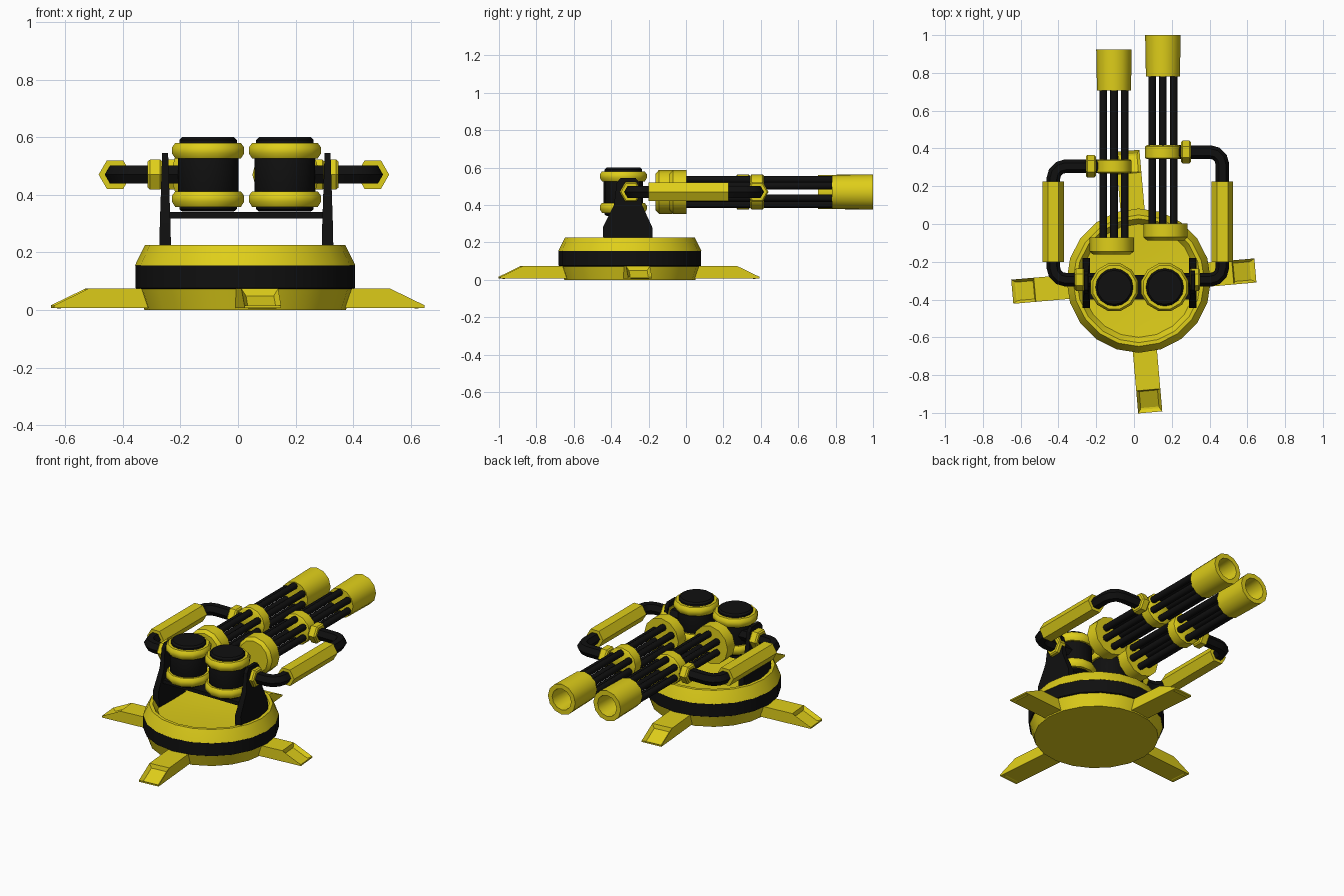
import bpy, bmesh
from math import sin, cos, pi, radians
from mathutils import Vector, Matrix

if "Cube" in bpy.data.objects:
    bpy.data.objects.remove(bpy.data.objects["Cube"])


def material(name, rgb):
    m = bpy.data.materials.new(name)
    m.diffuse_color = (*rgb, 1)
    m.use_nodes = True
    m.node_tree.nodes["Principled BSDF"].inputs["Base Color"].default_value = m.diffuse_color
    return m


YELLOW = material("yellow_paint", (0.74, 0.62, 0.01))
BLACK = material("black_metal", (0.005, 0.005, 0.005))


def finish(bm, name, mat, angle=40):
    bmesh.ops.remove_doubles(bm, verts=bm.verts, dist=1e-5)
    bmesh.ops.recalc_face_normals(bm, faces=bm.faces)
    me = bpy.data.meshes.new(name)
    bm.to_mesh(me)
    bm.free()
    ob = bpy.data.objects.new(name, me)
    bpy.context.collection.objects.link(ob)
    me.materials.append(mat)
    bpy.ops.object.select_all(action='DESELECT')
    bpy.context.view_layer.objects.active = ob
    ob.select_set(True)
    bpy.ops.object.shade_smooth_by_angle(angle=radians(angle))
    return ob


def bridge(bm, rings):
    for a, b in zip(rings, rings[1:]):
        for i in range(len(a)):
            j = (i + 1) % len(a)
            bm.faces.new((a[i], a[j], b[j], b[i]))


def lathe(name, profile, origin, axis, sides, mat, angle=40, turn=0.0, closed=False):
    """Revolve (radius, distance along axis) points; closed profiles make a ring."""
    bm = bmesh.new()
    place = {'Z': Matrix(),
             'Y': Matrix.Rotation(-pi / 2, 4, 'X'),
             'X': Matrix.Rotation(pi / 2, 4, 'Y')}[axis]
    place = Matrix.Translation(origin) @ place
    rings = []
    for r, h in profile:
        rings.append([bm.verts.new(place @ Vector((r * cos(t), r * sin(t), h)))
                      for t in (turn + 2 * pi * k / sides for k in range(sides))])
    bridge(bm, rings + rings[:1] if closed else rings)
    if not closed:
        bm.faces.new(rings[0])
        bm.faces.new(rings[-1])
    return finish(bm, name, mat, angle)


def tube(name, path, radius, mat):
    """Six-sided pipe along a flat path of Vectors at constant height."""
    bm = bmesh.new()
    rings = []
    for i, p in enumerate(path):
        d0 = (p - path[max(i - 1, 0)]).normalized()
        d1 = (path[min(i + 1, len(path) - 1)] - p).normalized()
        d = (d0 + d1).normalized()
        n = Vector((-d.y, d.x, 0))
        rings.append([bm.verts.new(p + radius * (n * cos(k * pi / 3) + Vector((0, 0, sin(k * pi / 3)))))
                      for k in range(6)])
    bridge(bm, rings)
    bm.faces.new(rings[0])
    bm.faces.new(rings[-1])
    return finish(bm, name, mat, 35)


def loft(name, lower, upper, mat):
    """Solid between two matching outlines."""
    bm = bmesh.new()
    rings = [[bm.verts.new(p) for p in outline] for outline in (lower, upper)]
    bridge(bm, rings)
    for r in rings:
        bm.faces.new(r)
    return finish(bm, name, mat, 30)


# Round base: lower hull, black belt, dished upper deck
BASE = Vector((0.025, -0.30, 0))
lathe("base_lower", [(0.35, 0), (0.375, 0.075), (0.36, 0.075)], BASE, 'Z', 20, YELLOW)
lathe("base_belt", [(0.37, 0.07), (0.381, 0.076), (0.381, 0.154), (0.37, 0.16)], BASE, 'Z', 20, BLACK)
lathe("base_deck", [(0.37, 0.155), (0.382, 0.155), (0.378, 0.165), (0.348, 0.225), (0.328, 0.225),
                    (0.30, 0.185), (0.15, 0.175), (0.03, 0.172)], BASE, 'Z', 20, YELLOW)

# Four feet, slightly turned, with a recessed panel on the sloping toe
for name, deg, length in (("front", -90, 0.70), ("right", 0, 0.62), ("back", 90, 0.69), ("left", 180, 0.672)):
    side = [(0.25, 0.007), (length, 0.007), (length, 0.016), (length - 0.12, 0.074), (0.25, 0.074)]
    bm = bmesh.new()
    rings = [[bm.verts.new((r, w, z)) for r, z in side] for w in (-0.064, 0.064)]
    bridge(bm, rings)
    for r in rings:
        bm.faces.new(r)
    bm.normal_update()
    bmesh.ops.recalc_face_normals(bm, faces=bm.faces)
    toe = [f for f in bm.faces if f.normal.z > 0.3 and f.normal.x > 0.2]
    bmesh.ops.inset_region(bm, faces=toe, thickness=0.022, depth=-0.02)
    bmesh.ops.transform(bm, verts=bm.verts,
                        matrix=Matrix.Translation(BASE) @ Matrix.Rotation(radians(deg + 5), 4, 'Z'))
    finish(bm, name + "_foot", YELLOW, 30)

# Cradle: two tapered side plates joined by a flat cross plate
plate = [(-0.44, 0.16), (-0.18, 0.16), (-0.18, 0.28), (-0.235, 0.40), (-0.25, 0.52),
         (-0.27, 0.545), (-0.35, 0.545), (-0.37, 0.52), (-0.385, 0.40), (-0.445, 0.28)]
for name, x, s in (("left", -0.253, -1), ("right", 0.311, 1)):
    taper = lambda z: 0.021 - 0.033 * max(z - 0.22, 0)
    loft(name + "_cradle_plate", [(x - s * taper(z), y, z) for y, z in plate],
         [(x + s * taper(z), y, z) for y, z in plate], BLACK)
flat = [(-0.25, -0.40), (0.31, -0.40), (0.31, -0.27), (-0.25, -0.27)]
loft("cradle_cross_plate", [(x, y, 0.318) for x, y in flat], [(x, y, 0.34) for x, y in flat], BLACK)

# Two guns with their drums and feed pipes (left and right differ by small offsets)
AXIS_Z = 0.47
guns = (  # name, side, barrel x, drum x, collar x, y shift, sleeve x, drum port x
    ("left", -1, -0.106, -0.104, -0.118, 0.0, -0.427, -0.288),
    ("right", 1, 0.153, 0.163, 0.167, 0.075, 0.468, 0.335))
for name, s, bx, dx, cx, dy, sx, px in guns:
    # Ammunition drum
    drum = Vector((dx, -0.335, 0))
    lathe(name + "_drum_core", [(0.09, 0.342), (0.10, 0.35), (0.10, 0.37), (0.105, 0.38), (0.105, 0.56),
                                (0.10, 0.57), (0.10, 0.59), (0.09, 0.60)], drum, 'Z', 16, BLACK)
    for label, z in (("lower", 0.358), ("upper", 0.526)):
        lathe(f"{name}_drum_{label}_band",
              [(0.09, z), (0.118, z), (0.13, z + 0.018), (0.13, z + 0.038), (0.118, z + 0.054), (0.09, z + 0.054)],
              drum, 'Z', 12, YELLOW, closed=True, turn=pi / 12)

    # Rear collar, six barrels, clamp and open muzzle
    lathe(name + "_rear_collar", [(0.098, -0.162), (0.117, -0.145), (0.117, -0.072), (0.105, -0.072)],
          (cx, dy, AXIS_Z), 'Y', 12, YELLOW)
    for k in range(6):
        a = pi / 6 + k * pi / 3
        lathe(f"{name}_barrel_{k + 1}", [(0.02, -0.09), (0.02, 0.75)],
              (bx + 0.066 * cos(a), dy, AXIS_Z + 0.066 * sin(a)), 'Y', 8, BLACK, 50)
    lathe(name + "_barrel_clamp", [(0.085, 0.268), (0.094, 0.275), (0.094, 0.335), (0.085, 0.342)],
          (bx, dy, AXIS_Z), 'Y', 12, YELLOW)
    lathe(name + "_muzzle", [(0.03, 0.706), (0.09, 0.706), (0.094, 0.925), (0.065, 0.925), (0.055, 0.76), (0.03, 0.76)],
          (bx, dy, AXIS_Z), 'Y', 12, YELLOW)
    lathe(name + "_bore", [(0.054, 0.755), (0.054, 0.768)], (bx, dy, AXIS_Z), 'Y', 12, BLACK)

    # Feed pipe: collars at drum and clamp, bent hexagonal pipe, thick middle sleeve
    clamp_y, port_y = 0.306 + dy, -0.295
    bend = 0.065
    for label, x, y in (("drum", px - (0.012 if s > 0 else 0), port_y), ("clamp", bx + s * 0.122, clamp_y)):
        lathe(f"{name}_{label}_port", [(0.052, -0.026), (0.06, -0.018), (0.06, 0.018), (0.052, 0.026)],
              (x, y, AXIS_Z), 'X', 6, YELLOW, 35, turn=pi / 2)
    P = lambda x, y: Vector((x, y, AXIS_Z))
    for label, y, end, start in (("rear", port_y, 1, px - s * 0.12), ("front", clamp_y, -1, bx + s * 0.05)):
        arc = [P(sx - s * bend * (1 - sin(t)), y + end * bend * (1 - cos(t)))
               for t in (0, pi / 6, pi / 3, pi / 2)]
        tube(f"{name}_{label}_feed_pipe", [P(start, y)] + arc + [P(sx, 0.0)], 0.036, BLACK)
    tube(name + "_feed_sleeve", [P(sx, -0.2), P(sx, 0.226)], 0.057, YELLOW)
